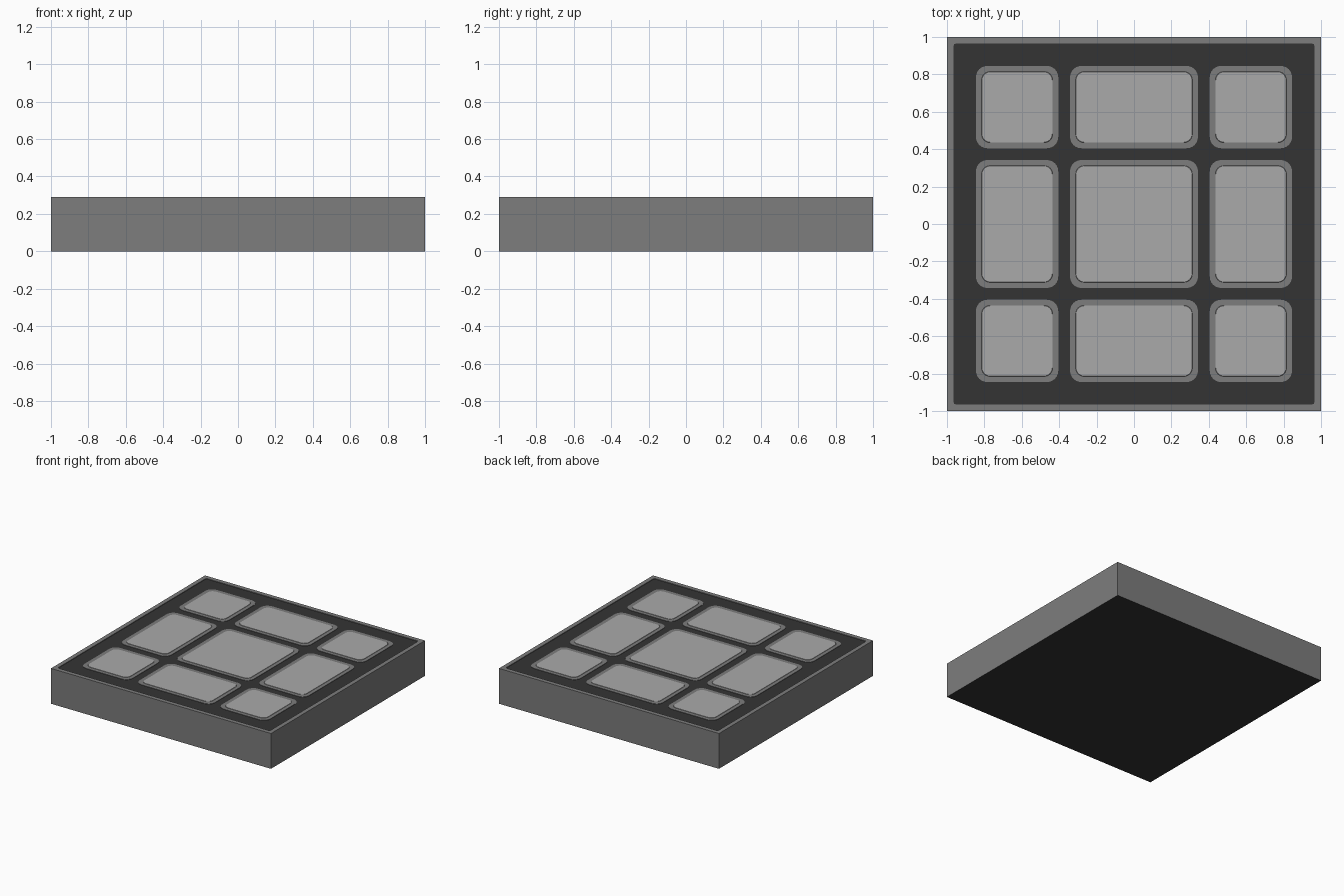
import bpy, bmesh, math

if "Cube" in bpy.data.objects:
    bpy.data.objects.remove(bpy.data.objects["Cube"])

H = 0.29          # overall height
FLOOR = 0.285     # level of the dark panel inside the rim


def material(name, v):
    m = bpy.data.materials.new(name)
    m.diffuse_color = (v, v, v, 1)
    m.use_nodes = True
    m.node_tree.nodes["Principled BSDF"].inputs["Base Color"].default_value = m.diffuse_color
    return m


GREY = material("mid grey", 0.205)
DARK = material("dark grey", 0.034)
LIGHT = material("light grey", 0.40)


def finish(bm, name, mats):
    me = bpy.data.meshes.new(name)
    bm.normal_update()
    bm.to_mesh(me)
    bm.free()
    for m in mats:
        me.materials.append(m)
    ob = bpy.data.objects.new(name, me)
    bpy.context.collection.objects.link(ob)
    return ob


def rounded_rect(cx, cy, hx, hy, r, n=6):
    """Counter-clockwise outline with rounded corners."""
    pts = []
    for k, (sx, sy) in enumerate([(1, 1), (-1, 1), (-1, -1), (1, -1)]):
        for i in range(n + 1):
            a = math.pi / 2 * (k + i / n)
            pts.append((cx + sx * (hx - r) + r * math.cos(a),
                        cy + sy * (hy - r) + r * math.sin(a)))
    return pts


# Tray: grey sides and rim, dark sunken panel and underside
bm = bmesh.new()
bmesh.ops.create_cube(bm, size=1)
for v in bm.verts:
    v.co = (v.co.x * 2, v.co.y * 2, (v.co.z + 0.5) * H)
bm.normal_update()
top = max(bm.faces, key=lambda f: f.calc_center_median().z)
bmesh.ops.inset_region(bm, faces=[top], thickness=0.05)
res = bmesh.ops.extrude_discrete_faces(bm, faces=[top])
for v in res["faces"][0].verts:
    v.co.z = FLOOR
# slightly rounded inner corners of the rim
corners = [e for e in bm.edges
           if abs(e.verts[0].co.z - e.verts[1].co.z) > 0.001
           and all(abs(v.co.x) < 0.97 for v in e.verts)]
bmesh.ops.bevel(bm, geom=corners, offset=0.012, segments=2, profile=0.5,
                affect='EDGES')
bm.normal_update()
for f in bm.faces:
    z = f.calc_center_median().z
    flat = abs(f.normal.z) > 0.9
    f.material_index = 1 if flat and z < H - 0.002 else 0
finish(bm, "tray", [GREY, DARK])


# Tiles: grey rounded border with a light raised centre
def tile(name, cx, cy, hx, hy):
    b = 0.03
    bm = bmesh.new()
    loops = []
    for inset, z, r in [(0, FLOOR, 0.06), (0, 0.288, 0.06),
                        (b, 0.288, 0.045), (b + 0.002, H, 0.044)]:
        loops.append([bm.verts.new((x, y, z)) for x, y in
                      rounded_rect(cx, cy, hx - inset, hy - inset, r)])
    for lo, hi in zip(loops, loops[1:]):
        for i in range(len(lo)):
            j = (i + 1) % len(lo)
            bm.faces.new((lo[i], lo[j], hi[j], hi[i]))
    bm.faces.new(loops[-1]).material_index = 1
    finish(bm, name, [GREY, LIGHT])


spans = [(-0.625, 0.22), (0, 0.342), (0.625, 0.22)]   # centre, half size
for row, (cy, hy) in zip(("front", "middle", "back"), spans):
    for col, (cx, hx) in zip(("left", "centre", "right"), spans):
        tile(f"{row}_{col}_tile", cx, cy, hx, hy)
